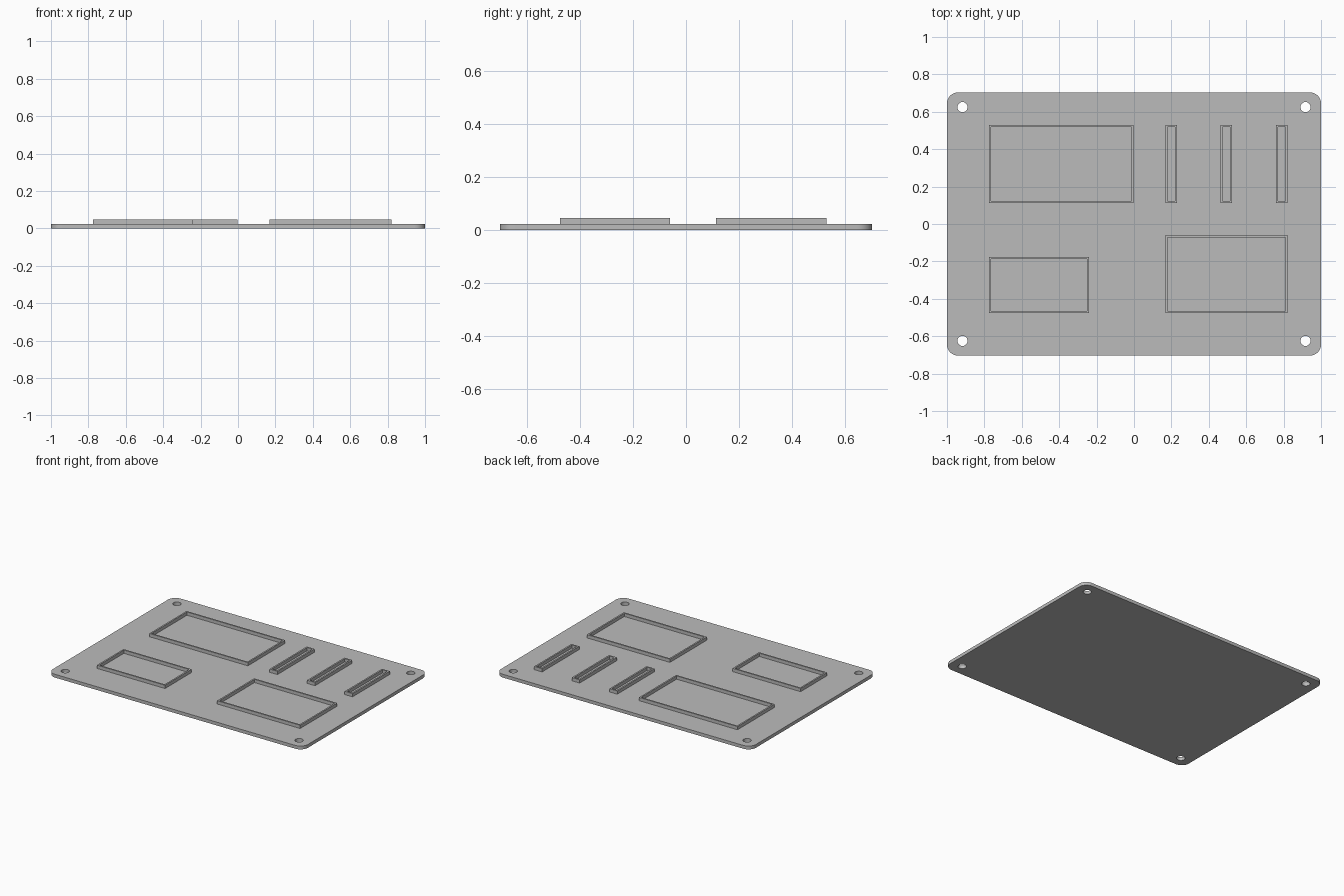
import bpy, bmesh, math

if "Cube" in bpy.data.objects:
    bpy.data.objects.remove(bpy.data.objects["Cube"])

PLATE_TOP = 0.0235
RIM_TOP = 0.0465
RIM_WALL = 0.011

grey = bpy.data.materials.new("plain grey")
grey.diffuse_color = (0.5, 0.5, 0.5, 1)
grey.use_nodes = True
grey.node_tree.nodes["Principled BSDF"].inputs["Base Color"].default_value = grey.diffuse_color


def circle(cx, cy, r, n=32):
    return [(cx + r * math.cos(2 * math.pi * i / n),
             cy + r * math.sin(2 * math.pi * i / n)) for i in range(n)]


def rectangle(x0, x1, y0, y1):
    return [(x0, y0), (x1, y0), (x1, y1), (x0, y1)]


def rounded_rectangle(hx, hy, r, steps=8):
    pts = []
    for k, (sx, sy) in enumerate([(1, 1), (-1, 1), (-1, -1), (1, -1)]):
        for i in range(steps + 1):
            a = math.pi / 2 * (k + i / steps)
            pts.append((sx * (hx - r) + r * math.cos(a),
                        sy * (hy - r) + r * math.sin(a)))
    return pts


def extruded(name, loops, z0, z1):
    """Fill an outline with holes and extrude it upwards into a closed solid."""
    bm = bmesh.new()
    for pts in loops:
        vs = [bm.verts.new((x, y, z0)) for x, y in pts]
        for a, b in zip(vs, vs[1:] + vs[:1]):
            bm.edges.new((a, b))
    bmesh.ops.triangle_fill(bm, edges=bm.edges[:], use_beauty=True, normal=(0, 0, 1))
    geo = bmesh.ops.extrude_face_region(bm, geom=bm.faces[:], use_keep_orig=True)
    top = [g for g in geo["geom"] if isinstance(g, bmesh.types.BMVert)]
    bmesh.ops.translate(bm, verts=top, vec=(0, 0, z1 - z0))
    bmesh.ops.recalc_face_normals(bm, faces=bm.faces[:])
    mesh = bpy.data.meshes.new(name)
    bm.to_mesh(mesh)
    bm.free()
    mesh.materials.append(grey)
    obj = bpy.data.objects.new(name, mesh)
    bpy.context.collection.objects.link(obj)
    return obj


# Base plate with rounded corners and four screw holes
holes = [circle(sx * 0.917, sy * 0.625, 0.027) for sx in (-1, 1) for sy in (-1, 1)]
plate = extruded("base_plate", [rounded_rectangle(1, 0.703, 0.058)] + holes, 0, PLATE_TOP)
bpy.context.view_layer.objects.active = plate
plate.select_set(True)
bpy.ops.object.shade_smooth_by_angle(angle=math.radians(30))

# Raised rectangular rims: x0, x1, y0, y1
rims = {
    "large_rim": (-0.775, -0.002, 0.113, 0.530),
    "small_rim": (-0.775, -0.240, -0.475, -0.177),
    "medium_rim": (0.168, 0.820, -0.475, -0.060),
}
for i in range(3):
    x = 0.168 + 0.295 * i
    rims[f"slot_rim_{i + 1}"] = (x, x + 0.062, 0.113, 0.530)

for name, (x0, x1, y0, y1) in rims.items():
    w = RIM_WALL
    extruded(name, [rectangle(x0, x1, y0, y1),
                    rectangle(x0 + w, x1 - w, y0 + w, y1 - w)], PLATE_TOP, RIM_TOP)
